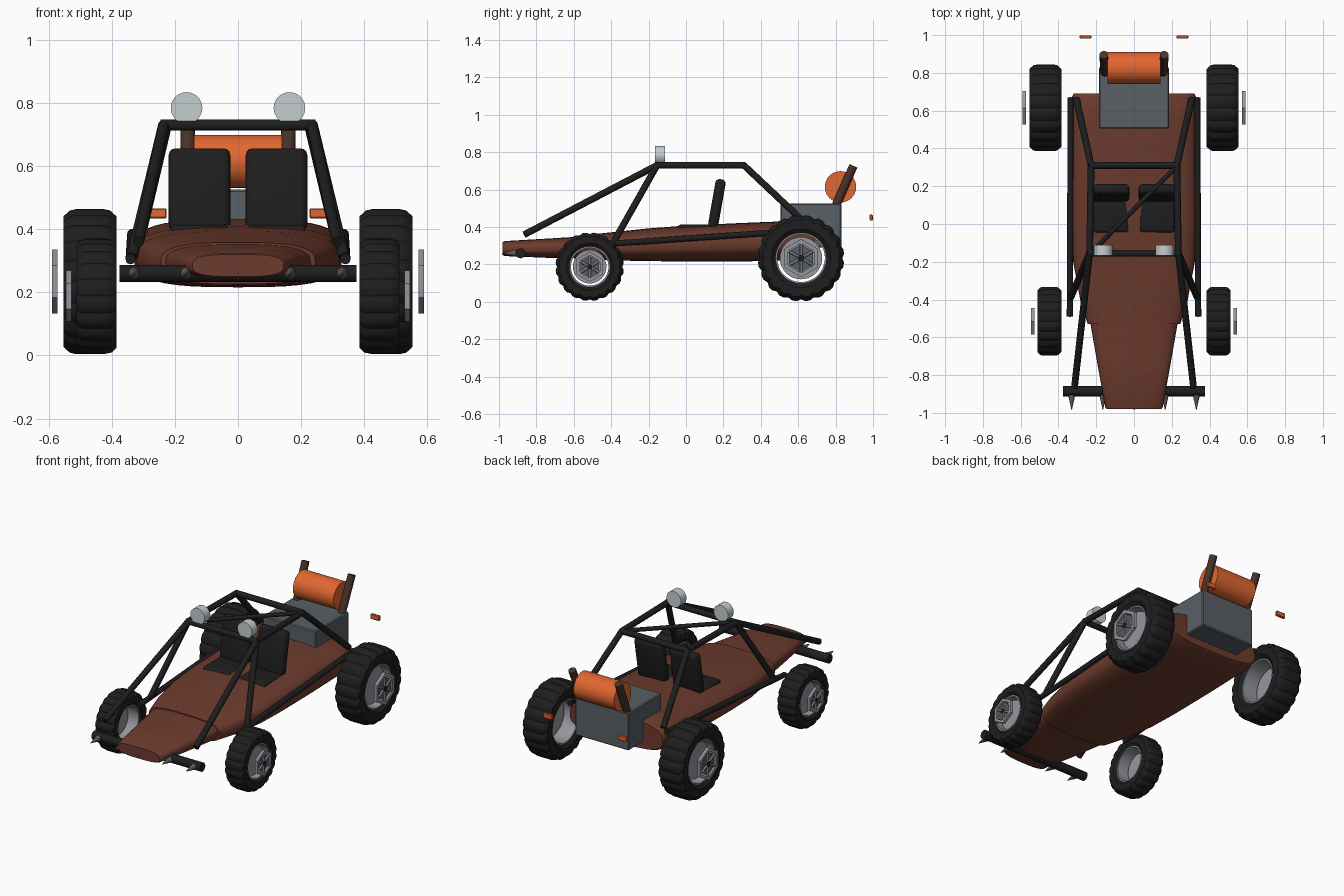
import bpy, bmesh, math
from mathutils import Vector, Matrix

if "Cube" in bpy.data.objects:
    bpy.data.objects.remove(bpy.data.objects["Cube"])


def material(name, color):
    m = bpy.data.materials.new(name)
    m.diffuse_color = (*color, 1)
    m.use_nodes = True
    m.node_tree.nodes["Principled BSDF"].inputs["Base Color"].default_value = m.diffuse_color
    return m


RUST = material("rust_brown_paint", (0.15, 0.043, 0.026))
BLACK = material("black_rubber", (0.013, 0.013, 0.013))
GREY = material("engine_grey", (0.10, 0.115, 0.13))
STEEL = material("wheel_steel", (0.30, 0.31, 0.34))
SPIKE = material("spike_grey", (0.11, 0.11, 0.11))
ORANGE = material("orange_paint", (0.76, 0.135, 0.03))
PIPE = material("pipe_brown", (0.065, 0.032, 0.02))
LAMP = material("lamp_white", (0.56, 0.61, 0.63))


def finish(bm, name, mat, angle=35):
    bmesh.ops.recalc_face_normals(bm, faces=bm.faces)
    me = bpy.data.meshes.new(name)
    bm.to_mesh(me)
    bm.free()
    me.materials.append(mat)
    ob = bpy.data.objects.new(name, me)
    bpy.context.collection.objects.link(ob)
    bpy.ops.object.select_all(action='DESELECT')
    ob.select_set(True)
    bpy.context.view_layer.objects.active = ob
    bpy.ops.object.shade_smooth_by_angle(angle=math.radians(angle))
    return ob


def add_rod(bm, a, b, r1, r2=None, seg=12):
    a, b = Vector(a), Vector(b)
    d = b - a
    mat = Matrix.Translation((a + b) / 2) @ d.to_track_quat('Z', 'Y').to_matrix().to_4x4()
    bmesh.ops.create_cone(bm, cap_ends=True, segments=seg, radius1=r1,
                          radius2=r1 if r2 is None else r2, depth=d.length, matrix=mat)


def rod(name, a, b, r, mat, r2=None, seg=12):
    bm = bmesh.new()
    add_rod(bm, a, b, r, r2, seg)
    return finish(bm, name, mat)


def box(name, center, size, mat, bevel=0.0, tilt=0.0, seg=3):
    bm = bmesh.new()
    bmesh.ops.create_cube(bm, size=1, matrix=Matrix.Diagonal((*size, 1)))
    if bevel:
        bmesh.ops.bevel(bm, geom=bm.edges[:], offset=bevel, segments=seg,
                        profile=0.5, affect='EDGES')
    bm.transform(Matrix.Translation(center) @ Matrix.Rotation(tilt, 4, 'X'))
    return finish(bm, name, mat)


def bridge(bm, rings, closed=False):
    n = len(rings[0])
    pairs = list(zip(rings, rings[1:])) + ([(rings[-1], rings[0])] if closed else [])
    for p, q in pairs:
        for i in range(n):
            j = (i + 1) % n
            bm.faces.new((p[i], p[j], q[j], q[i]))


def loft(name, stations, mat, power=3.0, n=40):
    """Rounded cross-sections (y, half width, bottom, top) joined along y."""
    bm, rings = bmesh.new(), []
    for y, w, lo, hi in stations:
        ring = []
        for i in range(n):
            t = 2 * math.pi * i / n
            c, s = math.cos(t), math.sin(t)
            x = math.copysign(abs(c) ** (2 / power), c) * w
            z = math.copysign(abs(s) ** (2 / power), s) * (hi - lo) / 2
            ring.append(bm.verts.new((x, y, (lo + hi) / 2 + z)))
        rings.append(ring)
    bridge(bm, rings)
    bm.faces.new(rings[0])
    bm.faces.new(rings[-1])
    return finish(bm, name, mat)


def lathe_x(name, profile, mat, center, seg=60, groove=0.0, groove_min=0.0):
    """Spin a closed (x, radius) profile round the x axis; notch every third step."""
    bm, rings = bmesh.new(), []
    for i in range(seg):
        t = 2 * math.pi * i / seg
        ring = []
        for x, r in profile:
            if r >= groove_min and i % 3 == 0:
                r -= groove
            ring.append(bm.verts.new((x, r * math.cos(t), r * math.sin(t))))
        rings.append(ring)
    bridge(bm, rings, closed=True)
    bm.transform(Matrix.Translation(center))
    return finish(bm, name, mat, 30)


# body: tub and tapered nose
loft("body_tub", [(-0.53, 0.245, 0.226, 0.358), (-0.40, 0.285, 0.222, 0.372),
                  (-0.20, 0.322, 0.218, 0.393), (0.0, 0.33, 0.216, 0.408),
                  (0.30, 0.33, 0.216, 0.422), (0.55, 0.33, 0.222, 0.432),
                  (0.67, 0.33, 0.235, 0.432), (0.69, 0.32, 0.245, 0.422)], RUST)
loft("nose", [(-0.98, 0.145, 0.25, 0.32), (-0.97, 0.152, 0.245, 0.325),
              (-0.75, 0.192, 0.236, 0.338), (-0.52, 0.232, 0.232, 0.352)], RUST)

# bumper bar with spikes
rod("bumper_bar", (-0.375, -0.885, 0.26), (0.375, -0.885, 0.26), 0.027, BLACK, seg=16)
for x in (-0.33, -0.165, 0, 0.165, 0.33):
    rod("bumper_spike", (x, -0.90, 0.26), (x, -0.985, 0.26), 0.02, SPIKE, r2=0.001)


# wheels: tyre, rim barrel, centre disc and hexagonal hub
def wheel(label, side, y, z, R, x_in, x_out, hub_x):
    c = (0, y, z)
    h = 0.565 * R
    w = x_out - x_in
    e = 0.12 * w
    tyre = [(x_in + e, h), (x_in, 0.68 * R), (x_in, 0.90 * R), (x_in + e, 0.98 * R),
            (x_in + 2 * e, R), (x_out - 2 * e, R), (x_out - e, 0.98 * R),
            (x_out, 0.90 * R), (x_out, 0.68 * R), (x_out - e, h)]
    flip = lambda p: [(side * x, r) for x, r in p]
    lathe_x(label + "_tyre", flip(tyre), BLACK, c, 60, 0.045 * R, 0.89 * R)
    lathe_x(label + "_rim", flip([(x_in + e - 0.004, h - 0.003), (x_out - e + 0.004, h - 0.003),
                                  (x_out - e + 0.004, h + 0.006), (x_in + e - 0.004, h + 0.006)]),
            STEEL, c, 48)
    mid = x_out - 0.3 * w
    rod(label + "_disc", (side * (mid - 0.012), y, z), (side * mid, y, z), 0.49 * R, STEEL, seg=32)
    bm = bmesh.new()
    rings, r = [], 0.44 * R
    for a in range(6):
        t = math.pi / 3 * a
        rings.append([bm.verts.new((side * px, y + pr * math.sin(t), z + pr * math.cos(t)))
                      for px, pr in ((hub_x - 0.009, r), (hub_x + 0.009, r),
                                     (hub_x + 0.009, 0.78 * r), (hub_x - 0.009, 0.78 * r))])
    bridge(bm, rings, closed=True)
    for a in range(6):
        t = math.pi / 3 * a
        add_rod(bm, (side * hub_x, y, z),
                (side * hub_x, y + 0.85 * r * math.sin(t), z + 0.85 * r * math.cos(t)),
                0.008, seg=6)
    finish(bm, label + "_hub", STEEL)
    rod(label + "_hub_plate", (side * (hub_x - 0.007), y, z), (side * hub_x, y, z),
        0.72 * r, GREY, seg=6)
    rod(label + "_hub_nut", (side * (hub_x - 0.007), y, z), (side * (hub_x + 0.008), y, z),
        0.08 * R, BLACK, seg=6)


for s in (-1, 1):
    wheel("front_wheel", s, -0.515, 0.188, 0.183, 0.385, 0.512, 0.536)
    wheel("rear_wheel", s, 0.615, 0.234, 0.231, 0.385, 0.553, 0.581)

# roll cage
T = 0.018
for s in (-1, 1):
    front, rear = (s * 0.235, -0.155, 0.73), (s * 0.227, 0.31, 0.73)
    rod("cage_roof_rail", front, rear, T, BLACK)
    rod("cage_rear_strut", rear, (s * 0.305, 0.66, 0.40), T, BLACK)
    rod("cage_nose_strut", front, (s * 0.315, -0.865, 0.36), T, BLACK)
    rod("cage_pillar", front, (s * 0.335, -0.39, 0.315), T, BLACK)
    rod("cage_side_rail", (s * 0.34, -0.49, 0.305), (s * 0.335, 0.67, 0.385), T * 0.9, BLACK)
rod("cage_front_bar", (-0.245, -0.155, 0.73), (0.245, -0.155, 0.73), T, BLACK)
rod("cage_rear_bar", (-0.235, 0.31, 0.73), (0.235, 0.31, 0.73), T, BLACK)
rod("cage_roof_diagonal", (-0.225, -0.15, 0.73), (0.225, 0.305, 0.73), T * 0.7, BLACK)

# paired details
for s in (-1, 1):
    box("seat_back", (s * 0.122, 0.165, 0.525), (0.195, 0.055, 0.265), BLACK, 0.022, math.radians(-10))
    box("seat_cushion", (s * 0.122, 0.045, 0.388), (0.185, 0.18, 0.05), BLACK, 0.015)
    rod("roof_lamp", (s * 0.163, -0.167, 0.784), (s * 0.163, -0.112, 0.784), 0.05, LAMP, seg=32)
    rod("exhaust_pipe", (s * 0.155, 0.795, 0.50), (s * 0.16, 0.895, 0.727), 0.023, PIPE, seg=16)
    box("tail_light", (s * 0.257, 0.99, 0.45), (0.062, 0.018, 0.032), ORANGE, 0.004, seg=1)

# engine and fuel tank
box("engine_block", (0, 0.668, 0.408), (0.37, 0.325, 0.236), GREY, 0.006, seg=1)
rod("fuel_tank", (-0.14, 0.826, 0.615), (0.14, 0.826, 0.615), 0.084, ORANGE, seg=40)
